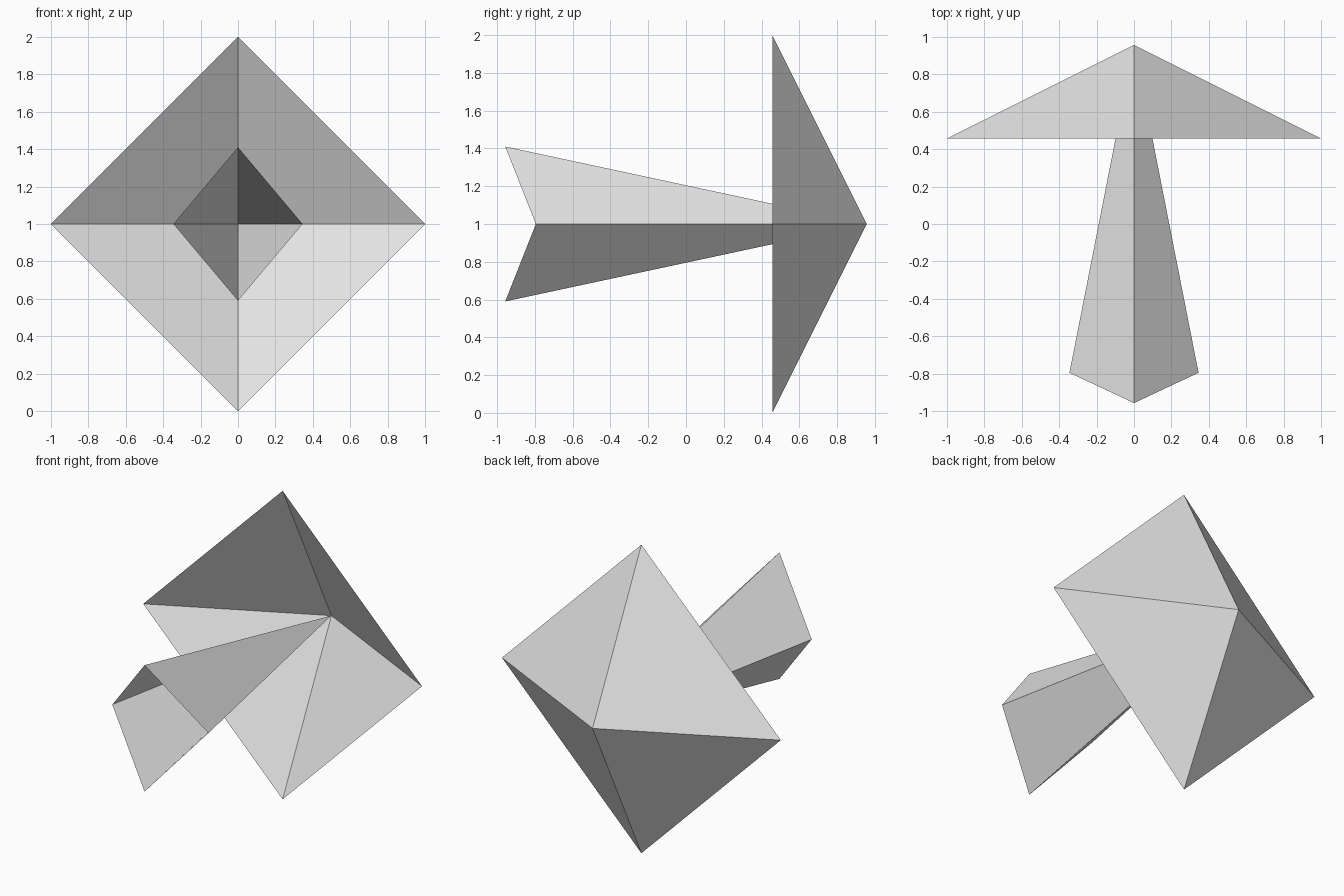
import bpy
import bmesh

default_cube = bpy.data.objects.get("Cube")
if default_cube:
    bpy.data.objects.remove(default_cube, do_unlink=True)

grey = bpy.data.materials.new("light_grey")
grey.use_nodes = True
colour = (0.8, 0.8, 0.8, 1)
grey.diffuse_color = colour
grey.node_tree.nodes["Principled BSDF"].inputs["Base Color"].default_value = colour

TIP = (0, 0.957, 1)


def open_pyramid(name, half_width, half_height, side_y, ridge_y):
    """Four flat sides from a diamond rim to the shared tip, left open at the rim."""
    bm = bmesh.new()
    tip = bm.verts.new(TIP)
    rim = [bm.verts.new(p) for p in (
        (half_width, side_y, 1),
        (0, ridge_y, 1 + half_height),
        (-half_width, side_y, 1),
        (0, ridge_y, 1 - half_height),
    )]
    for i, corner in enumerate(rim):
        bm.faces.new((tip, rim[(i + 1) % len(rim)], corner))
    # Point every side away from the central axis
    bm.normal_update()
    for face in bm.faces:
        middle = face.calc_center_median()
        if face.normal.x * middle.x < 0:
            face.normal_flip()
    mesh = bpy.data.meshes.new(name)
    bm.to_mesh(mesh)
    bm.free()
    mesh.materials.append(grey)
    obj = bpy.data.objects.new(name, mesh)
    bpy.context.collection.objects.link(obj)
    return obj


# Wide hollow arrow head
open_pyramid("arrow_head", 1, 1, 0.457, 0.457)

# Narrow hollow shaft with a notched open end
open_pyramid("arrow_shaft", 0.345, 0.41, -0.795, -0.957)
